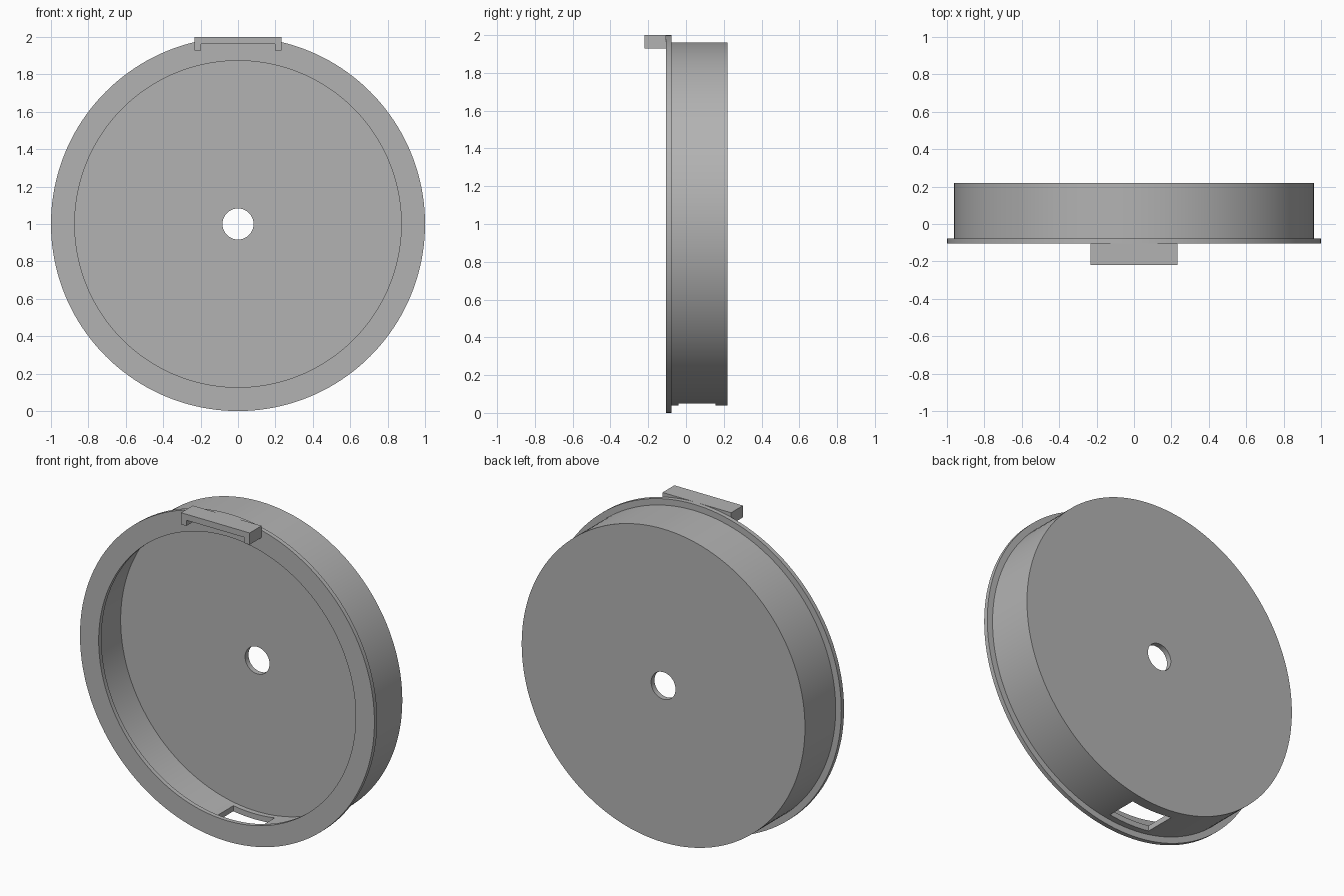
import bpy, bmesh, math
from mathutils import Matrix, Vector

default = bpy.data.objects.get("Cube")
if default:
    bpy.data.objects.remove(default, do_unlink=True)

gray = bpy.data.materials.new("plain_gray")
gray.use_nodes = True
COLOUR = (0.45, 0.45, 0.45, 1)
gray.diffuse_color = COLOUR
gray.node_tree.nodes["Principled BSDF"].inputs["Base Color"].default_value = COLOUR

FRONT, BACK = -0.105, 0.22


def finish(name, bm):
    """Turn a bmesh into a named object with clean normals."""
    bmesh.ops.recalc_face_normals(bm, faces=bm.faces)
    mesh = bpy.data.meshes.new(name)
    bm.to_mesh(mesh)
    bm.free()
    mesh.materials.append(gray)
    obj = bpy.data.objects.new(name, mesh)
    bpy.context.collection.objects.link(obj)
    return obj


def lathe(name, profile, segments=160):
    """Spin a closed (radius, y) outline around the drum axis."""
    bm = bmesh.new()
    verts = [bm.verts.new((0, y, 1 + r)) for r, y in profile]
    edges = [bm.edges.new((a, b)) for a, b in zip(verts, verts[1:] + verts[:1])]
    bmesh.ops.spin(bm, geom=verts + edges, cent=(0, 0, 1), axis=(0, 1, 0),
                   angle=math.tau, steps=segments)
    bmesh.ops.remove_doubles(bm, verts=bm.verts, dist=1e-5)
    return finish(name, bm)


def box(name, low, high):
    low, high = Vector(low), Vector(high)
    bm = bmesh.new()
    place = Matrix.Translation((low + high) / 2) @ Matrix.Diagonal((*(high - low), 1))
    bmesh.ops.create_cube(bm, size=1, matrix=place)
    return finish(name, bm)


# Drum: front flange with inner lip, thin wall, back plate with centre hole
flange_back, plate_front = -0.078, 0.187
drum = lathe("drum_with_flange", [
    (0.873, FRONT), (1.0, FRONT), (1.0, flange_back), (0.962, flange_back),
    (0.962, BACK), (0.083, BACK), (0.083, plate_front),
    (0.928, plate_front), (0.928, flange_back), (0.873, flange_back)])

# Slot through the bottom of the wall
cutter = box("slot_cutter", (-0.14, -0.04, -0.1), (0.14, 0.155, 0.3))
cutter.hide_render = True
cut = drum.modifiers.new("bottom_slot", "BOOLEAN")
cut.operation, cut.solver, cut.object = "DIFFERENCE", "EXACT", cutter
bpy.ops.object.select_all(action="DESELECT")
drum.select_set(True)
bpy.context.view_layer.objects.active = drum
bpy.ops.object.modifier_apply(modifier=cut.name)
bpy.data.objects.remove(cutter, do_unlink=True)
bpy.ops.object.shade_smooth_by_angle(angle=math.radians(30))

# Top catch: a bracket outline with two short legs, extruded forward
half, inner, top, under, foot = 0.233, 0.197, 2.0, 1.963, 1.928
outline = [(-half, foot), (-inner, foot), (-inner, under), (inner, under),
           (inner, foot), (half, foot), (half, top), (-half, top)]
bm = bmesh.new()
face = bm.faces.new([bm.verts.new((x, FRONT, z)) for x, z in outline])
made = bmesh.ops.extrude_face_region(bm, geom=[face])["geom"]
bmesh.ops.translate(bm, vec=(0, -0.115, 0),
                    verts=[v for v in made if isinstance(v, bmesh.types.BMVert)])
back_face = bm.faces.new([v for v in face.verts]) if not face.is_valid else face
finish("top_catch", bm)
